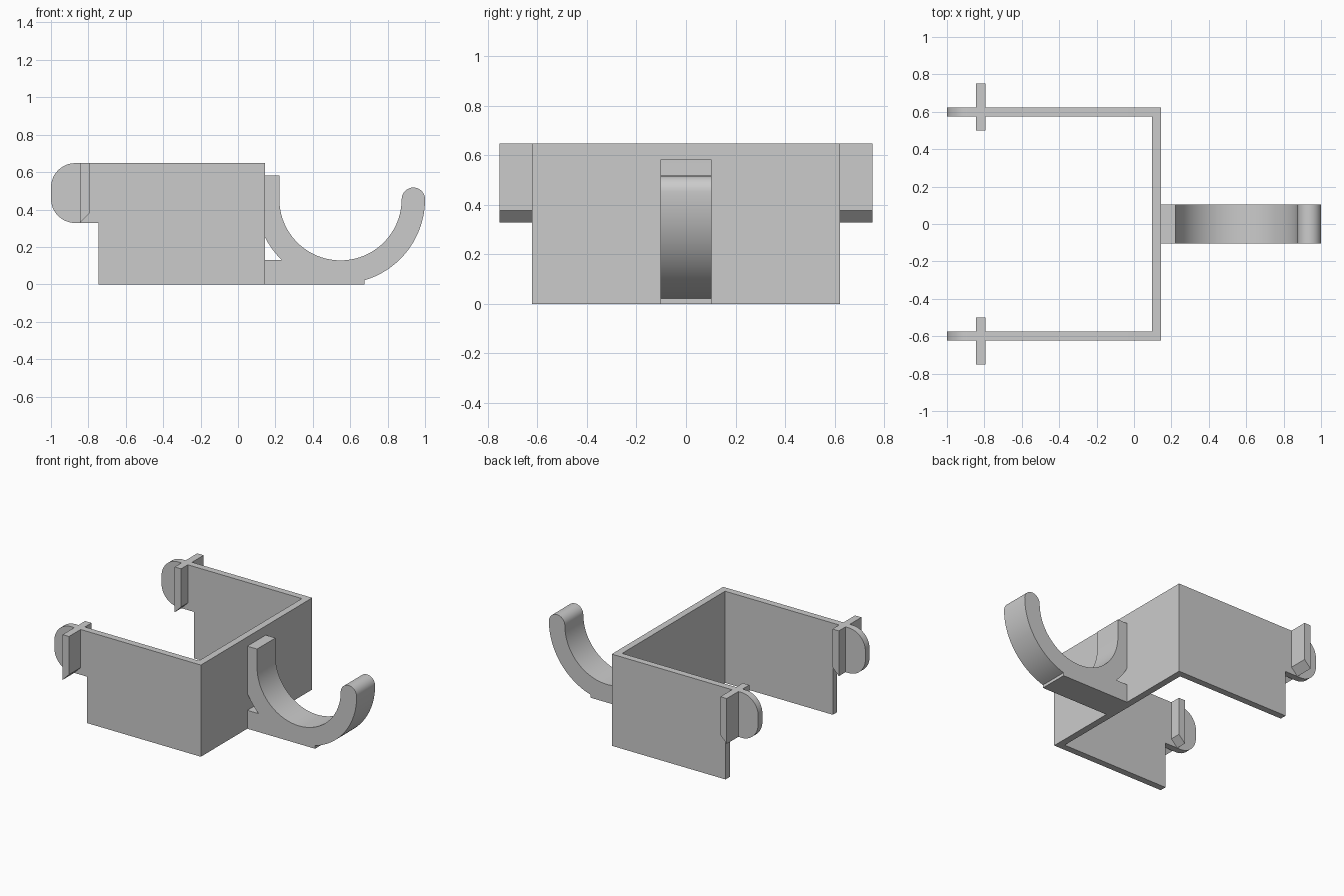
import bpy
import bmesh
from math import cos, sin, radians, degrees, acos, asin, sqrt

cube = bpy.data.objects.get("Cube")
if cube:
    bpy.data.objects.remove(cube, do_unlink=True)

grey = bpy.data.materials.new("plain grey")
grey.use_nodes = True
colour = (0.6, 0.6, 0.6, 1)
grey.diffuse_color = colour
grey.node_tree.nodes["Principled BSDF"].inputs["Base Color"].default_value = colour


def arc(cx, cz, r, start, end, steps):
    """Points along an arc in the xz plane, angles in degrees."""
    angles = [radians(start + (end - start) * i / steps) for i in range(steps + 1)]
    return [(cx + r * cos(a), cz + r * sin(a)) for a in angles]


def prism(name, outline, y0, y1):
    """Extrude an xz outline from y0 to y1."""
    bm = bmesh.new()
    face = bm.faces.new([bm.verts.new((x, y0, z)) for x, z in outline])
    grown = bmesh.ops.extrude_face_region(bm, geom=[face])["geom"]
    moved = [v for v in grown if isinstance(v, bmesh.types.BMVert)]
    bmesh.ops.translate(bm, verts=moved, vec=(0, y1 - y0, 0))
    bmesh.ops.recalc_face_normals(bm, faces=bm.faces)
    mesh = bpy.data.meshes.new(name)
    bm.to_mesh(mesh)
    bm.free()
    mesh.materials.append(grey)
    obj = bpy.data.objects.new(name, mesh)
    bpy.context.collection.objects.link(obj)
    bpy.ops.object.select_all(action="DESELECT")
    obj.select_set(True)
    bpy.context.view_layer.objects.active = obj
    bpy.ops.object.shade_smooth_by_angle(angle=radians(30))
    return obj


top, tab_low = 0.648, 0.328
wall_x, inner_y, outer_y = 0.145, 0.575, 0.622

# Rear wall between the two arms
prism("cross_wall", [(wall_x - 0.048, 0), (wall_x, 0), (wall_x, top), (wall_x - 0.048, top)],
      -inner_y, inner_y)

# Side arms with rounded tabs, and the crosswise fins with slanted undersides
r = 0.13
arm = [(wall_x, 0), (wall_x, top)]
arm += arc(-1 + r, top - r, r, 90, 180, 12)
arm += arc(-1 + r, tab_low + r, r, 180, 270, 12)
arm += [(-0.745, tab_low), (-0.745, 0)]
fin = [(-0.845, tab_low), (-0.795, tab_low + 0.05), (-0.795, top), (-0.845, top)]
for side, word in ((-1, "right"), (1, "left")):
    prism("arm_" + word, arm, side * inner_y, side * outer_y)
    prism("inner_fin_" + word, fin, side * 0.5, side * inner_y)
    prism("outer_fin_" + word, fin, side * outer_y, side * 0.752)

# Hook: stem, round cradle, rounded tip, flat foot and the small gap by the wall
cx, cz, r_in, r_out = 0.548, 0.455, 0.327, 0.452
foot_x, foot_z = 0.675, 0.13
foot_angle = -degrees(acos((foot_x - cx) / r_out))
gap_low = -180 + degrees(asin((cz - foot_z) / r_out))
gap_high = -degrees(acos((wall_x - cx) / r_out))
r_tip = (r_out - r_in) / 2
hook = [(wall_x, 0.583), (cx - r_in, 0.583)]
hook += arc(cx, cz, r_in, -180, 0, 48)
hook += arc(cx + r_in + r_tip, cz, r_tip, 180, 0, 16)[1:]
hook += arc(cx, cz, r_out, 0, foot_angle, 24)[1:]
hook += [(foot_x, 0), (wall_x, 0), (wall_x, foot_z)]
hook += arc(cx, cz, r_out, gap_low, gap_high, 6)
prism("hook", hook, -0.103, 0.103)
